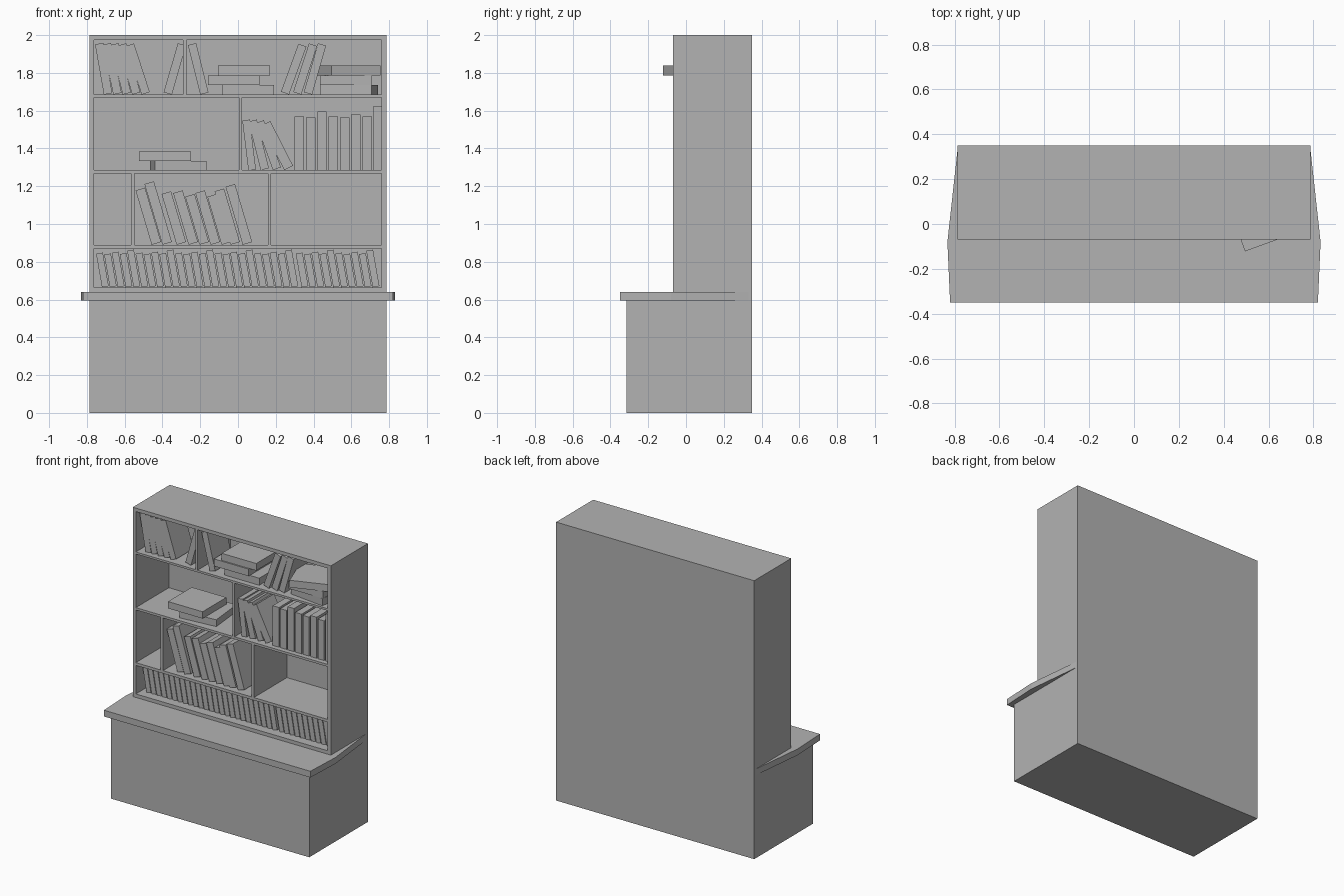
import bpy
import bmesh
from math import radians
from mathutils import Matrix, Vector

cube = bpy.data.objects.get("Cube")
if cube:
    bpy.data.objects.remove(cube, do_unlink=True)

grey = bpy.data.materials.new("plain grey")
grey.use_nodes = True
COLOUR = (0.45, 0.45, 0.45, 1)
grey.diffuse_color = COLOUR
grey.node_tree.nodes["Principled BSDF"].inputs["Base Color"].default_value = COLOUR


def finish(name, bm):
    """Turn a bmesh into a named grey object."""
    bmesh.ops.recalc_face_normals(bm, faces=bm.faces)
    mesh = bpy.data.meshes.new(name)
    bm.to_mesh(mesh)
    bm.free()
    mesh.materials.append(grey)
    obj = bpy.data.objects.new(name, mesh)
    bpy.context.collection.objects.link(obj)
    return obj


def add_box(bm, low, high, matrix=Matrix()):
    """Add a box between two corners, then move it by matrix."""
    low, high = Vector(low), Vector(high)
    place = Matrix.Translation((low + high) / 2) @ Matrix.Diagonal((high - low).to_4d())
    bmesh.ops.create_cube(bm, size=1, matrix=matrix @ place)


def extrude_outline(name, points, offset):
    bm = bmesh.new()
    face = bm.faces.new([bm.verts.new(p) for p in points])
    new = bmesh.ops.extrude_face_region(bm, geom=[face], use_keep_orig=True)["geom"]
    verts = [v for v in new if isinstance(v, bmesh.types.BMVert)]
    bmesh.ops.translate(bm, vec=offset, verts=verts)
    return finish(name, bm)


# Cabinet body: deep base and shallow bookcase in one L profile
HALF, FRONT, BACK = 0.787, -0.07, 0.35
profile = [(-0.315, 0), (BACK, 0), (BACK, 2), (FRONT, 2), (FRONT, 0.62), (-0.315, 0.62)]
body = extrude_outline("cabinet_body", [(-HALF, y, z) for y, z in profile], (2 * HALF, 0, 0))

# Shelf bays: (floor, ceiling, x limits of each bay)
LEFT, RIGHT = -0.763, 0.76
ROWS = [
    (0.665, 0.87, [(LEFT, RIGHT)]),
    (0.89, 1.268, [(LEFT, -0.567), (-0.547, 0.158), (0.175, RIGHT)]),
    (1.285, 1.67, [(LEFT, 0.005), (0.021, RIGHT)]),
    (1.685, 1.975, [(LEFT, -0.29), (-0.272, RIGHT)]),
]
bm = bmesh.new()
for floor, ceiling, bays in ROWS:
    for x0, x1 in bays:
        add_box(bm, (x0, FRONT - 0.1, floor), (x1, 0.305, ceiling))
cutter = finish("bay_cutter", bm)
cutter.hide_render = True
cut = body.modifiers.new("bays", "BOOLEAN")
cut.operation, cut.solver, cut.object = "DIFFERENCE", "EXACT", cutter
bpy.context.view_layer.objects.active = body
bpy.ops.object.modifier_apply(modifier=cut.name)
bpy.data.objects.remove(cutter, do_unlink=True)

# Countertop with bowed ends
half_top = [(0.82, -0.35), (0.832, -0.08), (0.785, 0.349)]
outline = half_top + [(-x, y) for x, y in reversed(half_top)]
extrude_outline("countertop", [(x, y, 0.595) for x, y in outline], (0, 0, 0.045))


def book_row(name, floor, books, front=-0.035, depth=0.2):
    """Books as (foot x, height, width, lean); a positive lean tips to the left."""
    bm = bmesh.new()
    for x, height, width, lean in books:
        side = width if lean >= 0 else -width
        turn = Matrix.Translation((x, front, floor)) @ Matrix.Rotation(radians(-lean), 4, "Y")
        add_box(bm, (min(side, 0), 0, 0), (max(side, 0), depth, height), turn)
    return finish(name, bm)


# Bottom row of thin leaning books, with one gap
heights = [0.18, 0.175, 0.185, 0.178, 0.196]
thin = [(-0.72 + 0.0418 * i + (0.012 if i > 24 else 0), heights[i % 5], 0.036, 10)
        for i in range(35)]
book_row("bottom_shelf_books", ROWS[0][0], thin, front=-0.01)

# Second row: large leaning books
feet = [-0.457, -0.4, -0.325, -0.262, -0.204, -0.145, -0.087, -0.04, 0.025]
tall = [0.3, 0.335, 0.28, 0.285, 0.265, 0.285, 0.265, 0.295, 0.32]
book_row("second_shelf_books", ROWS[1][0], [(x, h, 0.052, 16.5) for x, h in zip(feet, tall)])

# Third row: leaning books and upright books
floor = ROWS[2][0]
leaning = [(0.055, 0.265, 0.04, 7), (0.12, 0.265, 0.045, 14),
           (0.185, 0.265, 0.045, 20), (0.245, 0.265, 0.052, 27)]
book_row("third_shelf_leaning_books", floor, leaning)
upright = [0.285, 0.28, 0.31, 0.285, 0.28, 0.295, 0.285, 0.34]
book_row("third_shelf_upright_books", floor,
         [(0.3 + 0.0598 * i, h, 0.05 if i < 7 else 0.04, 0) for i, h in enumerate(upright)])

# Top row: groups leaning either way
left_group = [(-0.71 + 0.05 * i, 0.27, 0.045, 10 + 2 * i) for i in range(5)]
pair = [(-0.35, 0.27, 0.045, -16), (-0.2, 0.27, 0.045, 14)]
right_group = [(0.27, 0.27, 0.045, -20), (0.335, 0.27, 0.045, -18), (0.392, 0.27, 0.045, -16)]
book_row("top_shelf_books", ROWS[3][0], left_group + pair + right_group)


def book_stack(name, floor, books, thick=0.051, size=(0.275, 0.27)):
    """Flat books from the bottom up as (front left x, front y, turn)."""
    bm = bmesh.new()
    for i, (x, y, turn) in enumerate(books):
        matrix = (Matrix.Translation((x, y, floor + i * thick))
                  @ Matrix.Rotation(radians(turn), 4, "Z"))
        add_box(bm, (0, 0, 0), (*size, thick), matrix)
    return finish(name, bm)


# Flat stacks
book_stack("third_shelf_stack", ROWS[2][0], [(-0.44, -0.035, 5.5), (-0.525, -0.045, 0)], 0.049)
book_stack("top_shelf_stack", ROWS[3][0],
           [(-0.085, -0.03, 0), (-0.16, -0.045, 0), (-0.105, -0.035, 0)])
book_stack("top_shelf_corner_stack", ROWS[3][0],
           [(0.435, -0.02, -7), (0.435, -0.05, 0), (0.495, -0.122, 20)])
